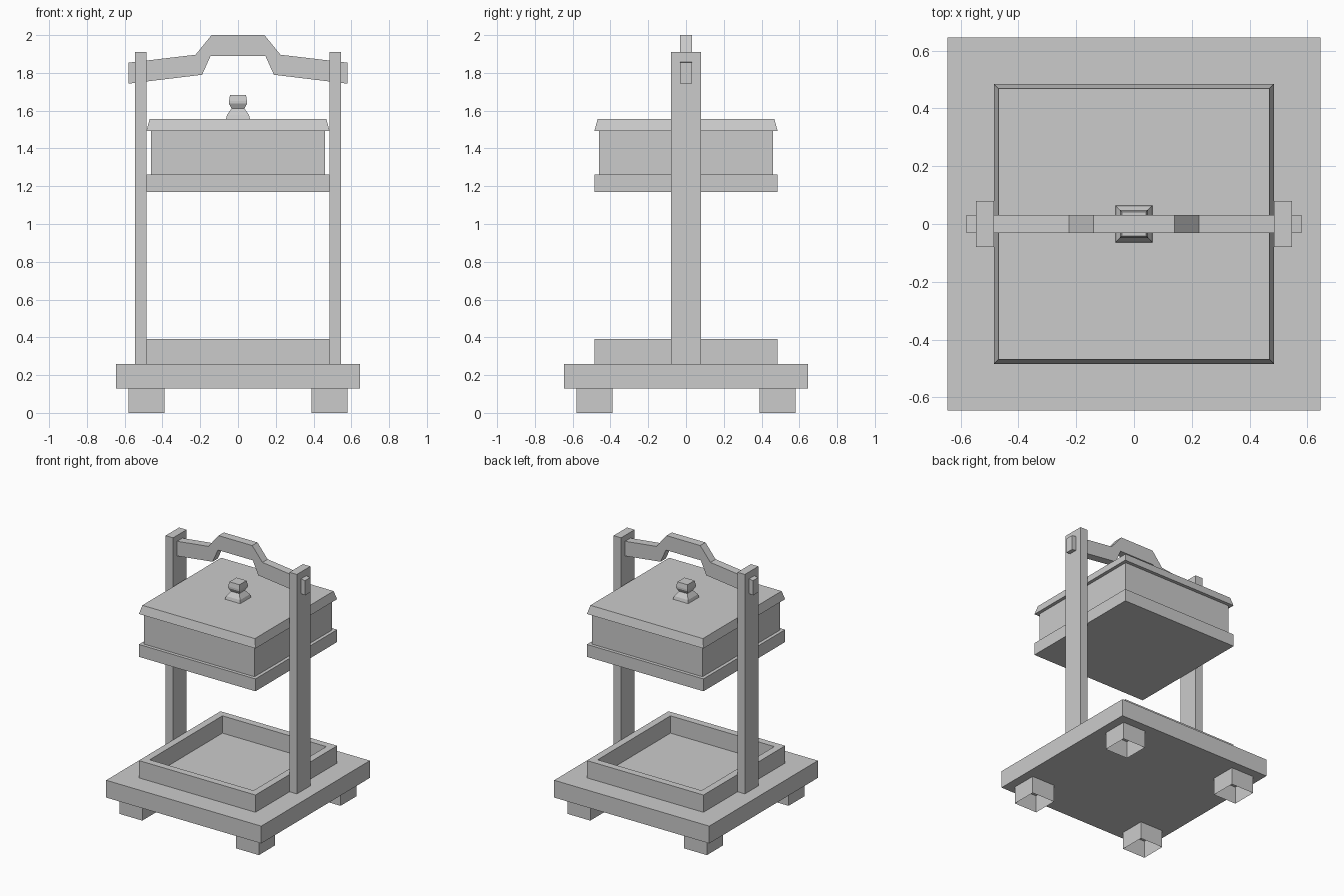
import bpy, bmesh

if "Cube" in bpy.data.objects:
    bpy.data.objects.remove(bpy.data.objects["Cube"])


def finish(name, bm):
    bmesh.ops.recalc_face_normals(bm, faces=bm.faces)
    me = bpy.data.meshes.new(name)
    bm.to_mesh(me)
    bm.free()
    ob = bpy.data.objects.new(name, me)
    bpy.context.collection.objects.link(ob)
    return ob


def stack(name, levels, cx=0, cy=0, caps=True, closed=False):
    """Loft rectangles (half_x, half_y, z); optional end caps or closed ring."""
    bm = bmesh.new()
    rings = [[bm.verts.new((cx + sx * hx, cy + sy * hy, z))
              for sx, sy in ((-1, -1), (1, -1), (1, 1), (-1, 1))]
             for hx, hy, z in levels]
    pairs = list(zip(rings, rings[1:]))
    if closed:
        pairs.append((rings[-1], rings[0]))
    for a, b in pairs:
        for i in range(4):
            j = (i + 1) % 4
            bm.faces.new((a[i], a[j], b[j], b[i]))
    if caps and not closed:
        bm.faces.new(rings[0])
        bm.faces.new(rings[-1])
    return finish(name, bm)


def sq(*pairs):
    return [(h, h, z) for h, z in pairs]


# Base slab and its four feet (open underneath)
stack("base_slab", sq((0.645, 0.13), (0.645, 0.26)))
for sx in (-1, 1):
    for sy in (-1, 1):
        stack("foot", sq((0.095, 0), (0.095, 0.13)),
              sx * 0.485, sy * 0.485, caps=False)

# Lower tray: a square rim standing on the slab
stack("lower_tray_rim", sq((0.485, 0.26), (0.485, 0.39), (0.432, 0.39), (0.432, 0.26)),
      closed=True)

# Side posts
for sx in (-1, 1):
    stack("side_post", [(0.031, 0.08, 0.26), (0.031, 0.08, 1.91)], cx=sx * 0.515)

# Upper housing: frame, box and chamfered lid
stack("upper_frame", sq((0.485, 1.17), (0.485, 1.263)))
stack("upper_box", sq((0.46, 1.263), (0.46, 1.492)))
stack("lid", sq((0.485, 1.492), (0.468, 1.555)))

# Square knob on the lid
stack("knob", sq((0.064, 1.555), (0.058, 1.578), (0.036, 1.609),
                 (0.034, 1.611), (0.048, 1.637), (0.048, 1.65), (0.042, 1.683)))

# Carrying handle: symmetric bent bar passing through the posts
top = [(0.58, 1.854), (0.225, 1.896), (0.14, 2.0)]
bottom = [(0.145, 1.89), (0.19, 1.79), (0.58, 1.743)]
upper = top + [(-x, z) for x, z in reversed(top)]
lower = [(x, z) for x, z in reversed(bottom)]
lower += [(-x, z) for x, z in bottom]
bm = bmesh.new()
rows = [[(bm.verts.new((x, y, z))) for x, z in line]
        for y in (-0.031, 0.031) for line in (upper, lower)]
fu, fl, bu, bl = rows
for a, b in ((fu, fl), (bu, bl), (fu, bu), (fl, bl)):
    for i in range(5):
        bm.faces.new((a[i], a[i + 1], b[i + 1], b[i]))
for i in (0, 5):
    bm.faces.new((fu[i], bu[i], bl[i], fl[i]))
finish("handle", bm)
